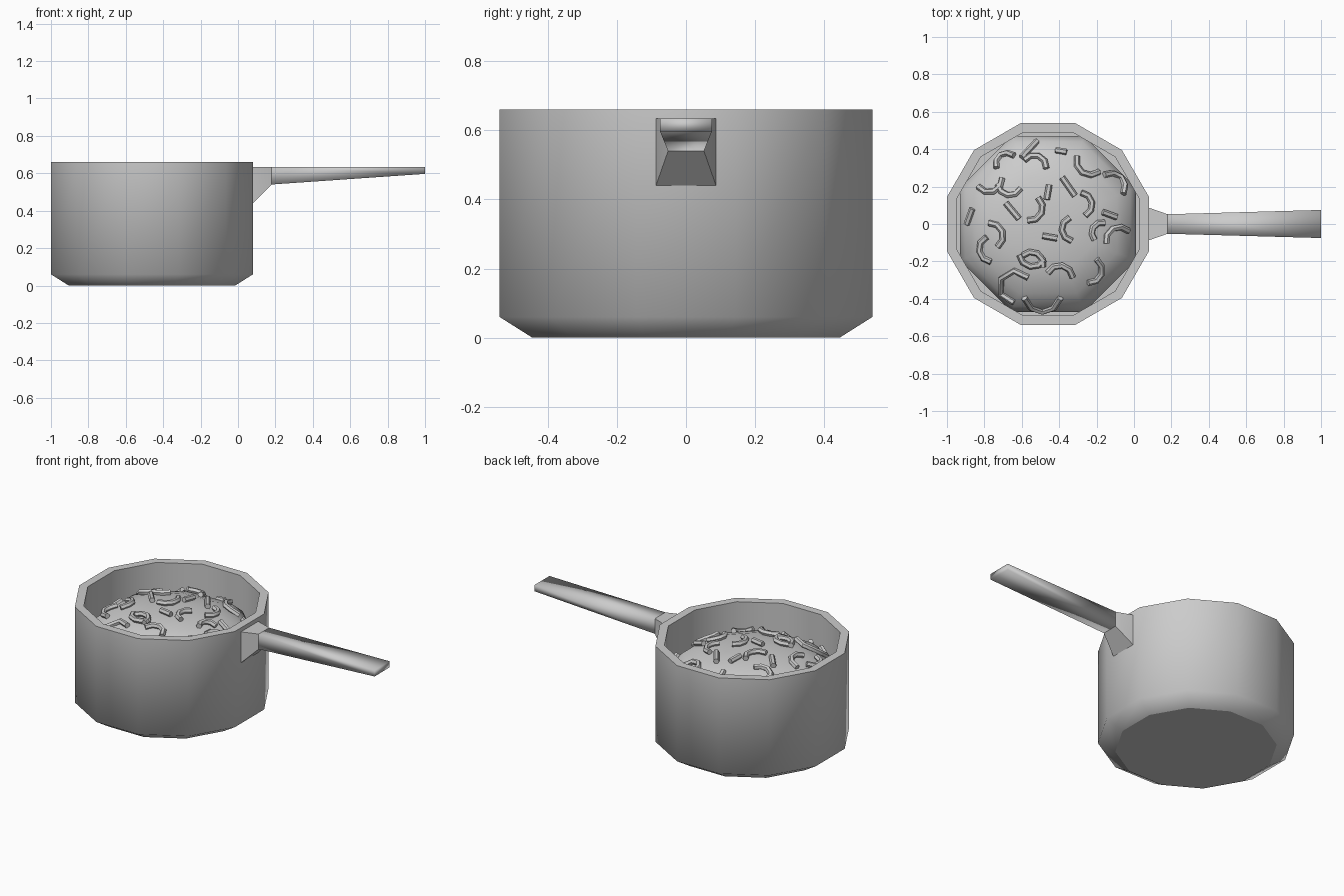
import bpy, bmesh, math
from math import cos, sin, pi, radians
from mathutils import Vector
from mathutils.bvhtree import BVHTree

old = bpy.data.objects.get("Cube")
if old:
    bpy.data.objects.remove(old, do_unlink=True)

CX = -0.46   # pot axis

grey = bpy.data.materials.new("plain grey")
grey.use_nodes = True
grey.diffuse_color = (0.6, 0.6, 0.6, 1)
grey.node_tree.nodes["Principled BSDF"].inputs["Base Color"].default_value = (0.6, 0.6, 0.6, 1)


def smooth(obj, angle):
    bpy.ops.object.select_all(action='DESELECT')
    obj.select_set(True)
    bpy.context.view_layer.objects.active = obj
    bpy.ops.object.shade_smooth_by_angle(angle=radians(angle))


def loft(name, rings, angle, sharp=()):
    """Skin a list of point rings, cap both ends, keep listed rings sharp."""
    bm = bmesh.new()
    loops = [[bm.verts.new(p) for p in ring] for ring in rings]
    n = len(loops[0])
    for a, b in zip(loops, loops[1:]):
        for i in range(n):
            j = (i + 1) % n
            bm.faces.new((a[i], a[j], b[j], b[i]))
    bm.faces.new(loops[0][::-1])
    bm.faces.new(loops[-1])
    bmesh.ops.recalc_face_normals(bm, faces=bm.faces)
    for k in sharp:
        for i in range(n):
            bm.edges.get((loops[k][i], loops[k][(i + 1) % n])).smooth = False
    mesh = bpy.data.meshes.new(name)
    bm.to_mesh(mesh)
    bm.free()
    mesh.materials.append(grey)
    obj = bpy.data.objects.new(name, mesh)
    bpy.context.collection.objects.link(obj)
    smooth(obj, angle)
    return obj


def polygon(sides, apothem, z):
    r = apothem / cos(pi / sides)
    return [Vector((CX + r * cos((i + .5) * 2 * pi / sides),
                    r * sin((i + .5) * 2 * pi / sides), z)) for i in range(sides)]


def box_ring(x, half, low, high):
    return [(x, -half, low), (x, half, low), (x, half, high), (x, -half, high)]


# Pot: outer shell, rim, inner wall and floor
pot_profile = [(.445, 0), (.54, .06), (.54, .66), (.49, .66), (.49, .08)]
loft("pot", [polygon(12, r, z) for r, z in pot_profile], 60, sharp=(0, 2, 3, 4))

# Domed contents
dome_profile = [(.47, .1), (.47, .41), (.44, .47), (.37, .535), (.25, .58), (.1, .597)]
dome = loft("contents", [polygon(8, r, z) for r, z in dome_profile], 80)

# Handle bracket and handle
loft("handle_bracket", [box_ring(.06, .09, .42, .635), box_ring(.08, .087, .44, .635),
                        box_ring(.18, .052, .54, .635)], 20)
loft("handle", [box_ring(.175, .052, .54, .635), box_ring(1, .075, .597, .635)], 120)

# Curved pasta pieces: x, y, direction of the bulge, bend radius
ARCS = [(-.7, .35, 125, .06), (-.52, .34, 70, .065), (-.26, .3, 235, .075),
        (-.09, .23, 45, .075), (-.76, .2, 290, .07), (-.67, .18, 260, .065),
        (-.25, .11, 10, .065), (-.52, .07, -25, .07), (-.36, -.03, 185, .065),
        (-.2, -.03, 150, .055), (-.1, -.05, 120, .07), (-.73, -.05, 20, .07),
        (-.8, -.14, 190, .07), (-.55, -.2, 260, .07), (-.53, -.18, 60, .065),
        (-.39, -.25, 80, .07), (-.2, -.26, -20, .07), (-.68, -.31, 150, .085),
        (-.49, -.43, 270, .1)]
# Nearly straight pieces: x, y, direction, length
STICKS = [(-.56, .4, 47, .12), (-.39, .39, -10, .06), (-.65, .07, -50, .11),
          (-.46, .17, 80, .08), (-.35, .2, -55, .12), (-.13, .05, -20, .08),
          (-.88, .04, 70, .09), (-.45, -.07, -10, .08)]

tree = BVHTree.FromPolygons([v.co for v in dome.data.vertices],
                            [tuple(p.vertices) for p in dome.data.polygons])
curve = bpy.data.curves.new("pasta_pieces", 'CURVE')
curve.dimensions = '3D'
curve.bevel_depth = .017
curve.bevel_resolution = 1
curve.use_fill_caps = True


def add_piece(points):
    spline = curve.splines.new('POLY')
    spline.points.add(len(points) - 1)
    for target, (x, y) in zip(spline.points, points):
        hit = tree.ray_cast(Vector((x, y, 2)), Vector((0, 0, -1)))[0]
        target.co = (x, y, (hit.z if hit else .42) + .013, 1)


for x, y, bulge, r in ARCS:
    sweep = 115 if r > .08 and bulge < 200 else 75
    pts = []
    for k in range(-2, 3):
        a = radians(bulge + k * sweep / 2)
        b = radians(bulge)
        pts.append((x + r * (cos(a) - .6 * cos(b)), y + r * (sin(a) - .6 * sin(b))))
    add_piece(pts)
for x, y, turn, length in STICKS:
    a = radians(turn)
    add_piece([(x + t * length * cos(a), y + t * length * sin(a)) for t in (-.5, 0, .5)])

pasta = bpy.data.objects.new("pasta_pieces", curve)
bpy.context.collection.objects.link(pasta)
curve.materials.append(grey)
bpy.ops.object.select_all(action='DESELECT')
pasta.select_set(True)
bpy.context.view_layer.objects.active = pasta
bpy.ops.object.convert(target='MESH')
smooth(bpy.context.view_layer.objects.active, 50)
